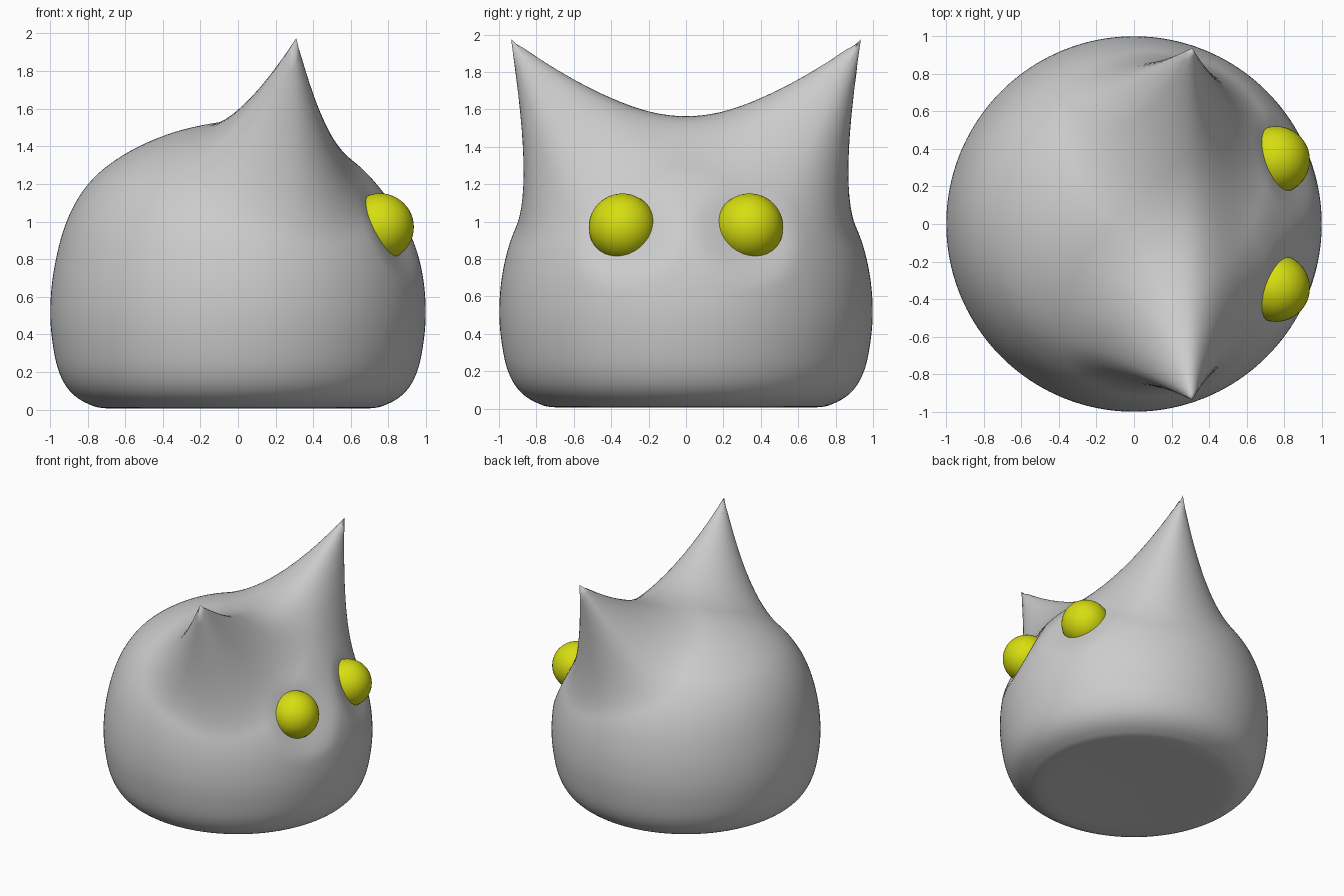
import bpy, bmesh, math
from mathutils import Vector

if "Cube" in bpy.data.objects:
    bpy.data.objects.remove(bpy.data.objects["Cube"])

SEGS, SUB = 160, 7

# Body profile: (radius, height) from the base centre to the crown
PROFILE = [(0, .022), (.35, .014), (.68, .006), (.80, .032), (.895, .1), (.955, .21),
           (.988, .37), (.998, .54), (.98, .73), (.93, .92), (.845, 1.09),
           (.72, 1.25), (.555, 1.375), (.36, 1.465), (.17, 1.515), (0, 1.535)]

# Ear: root on the body, pull to the tip, tangent running up towards the crown
ROOT = Vector((.27, .62, 1.275))
PULL = Vector((.31, .935, 1.975)) - ROOT
UPWARD = Vector((0, -.75, .66))
EYE, EYE_R = Vector((.755, .34, .97)), .18


def spline(points, steps):
    """Catmull-Rom curve through the points."""
    pts = [Vector(p) for p in points]
    pts = [Vector((-pts[1].x, pts[1].y))] + pts + [Vector((-pts[-2].x, pts[-2].y))]
    out = []
    for a, b, c, d in zip(pts, pts[1:], pts[2:], pts[3:]):
        for i in range(steps):
            t = i / steps
            out.append(.5 * (2 * b + (c - a) * t + (2 * a - 5 * b + 4 * c - d) * t * t
                             + (3 * b - a - 3 * c + d) * t ** 3))
    return out + [pts[-2]]


def ear_weight(d):
    """Pointed falloff, wider towards the back and the crown."""
    if d.length > .95:
        return 0
    s = d.dot(UPWARD)
    t = math.hypot(d.x / (.45 if d.x > 0 else .66), s / (.78 if s > 0 else .46))
    return max(0, 1 - t) ** 2


def sculpt(co):
    """Pull out the ears and press in the eye sockets, mirrored in y."""
    p = Vector((co.x, abs(co.y), co.z))
    # both ears act near the middle, so the ridge between them stays smooth
    w = ear_weight(p - ROOT)
    w2 = ear_weight(Vector((p.x, -p.y, p.z)) - ROOT)
    dent = max(0, 1 - ((p - Vector((.86, .33, .95))).length / .33) ** 2) ** 2
    p -= Vector((.85, .3, .2)) * .06 * dent
    p += PULL * w + Vector((PULL.x, -PULL.y, PULL.z)) * w2
    return Vector((p.x, math.copysign(p.y, co.y), p.z))


# Body with ears
bm = bmesh.new()
curve = spline(PROFILE, SUB)
bottom = bm.verts.new((0, 0, curve[0].y))
crown = bm.verts.new((0, 0, curve[-1].y))
rings = []
for p in curve[1:-1]:
    lean = -.03 * math.exp(-((p.y - 1.2) / .25) ** 2)
    rings.append([bm.verts.new((p.x * math.cos(a) + lean, p.x * math.sin(a), p.y))
                  for a in (2 * math.pi * k / SEGS for k in range(SEGS))])
for k in range(SEGS):
    n = (k + 1) % SEGS
    bm.faces.new((bottom, rings[0][n], rings[0][k]))
    bm.faces.new((crown, rings[-1][k], rings[-1][n]))
    for lo, hi in zip(rings, rings[1:]):
        bm.faces.new((lo[k], lo[n], hi[n], hi[k]))
tips = [min(bm.verts, key=lambda v: (v.co - r).length)
        for r in (ROOT, Vector((ROOT.x, -ROOT.y, ROOT.z)))]
for v in bm.verts:
    v.co = sculpt(v.co)
for v, s in zip(tips, (1, -1)):
    tip = ROOT + PULL
    v.co = (tip.x, tip.y * s, tip.z)
bmesh.ops.recalc_face_normals(bm, faces=bm.faces)
mesh = bpy.data.meshes.new("body")
bm.to_mesh(mesh)
bm.free()
body = bpy.data.objects.new("body", mesh)
bpy.context.collection.objects.link(body)
for f in mesh.polygons:
    f.use_smooth = True

# Eyes
yellow = bpy.data.materials.new("yellow")
yellow.diffuse_color = (.68, .73, .005, 1)
yellow.use_nodes = True
yellow.node_tree.nodes["Principled BSDF"].inputs["Base Color"].default_value = yellow.diffuse_color
for name, s in (("left_eye", 1), ("right_eye", -1)):
    bpy.ops.mesh.primitive_uv_sphere_add(segments=48, ring_count=24, radius=EYE_R,
                                         location=(EYE.x, EYE.y * s, EYE.z))
    eye = bpy.context.object
    eye.name = name
    eye.data.materials.append(yellow)
    bpy.ops.object.shade_smooth()
